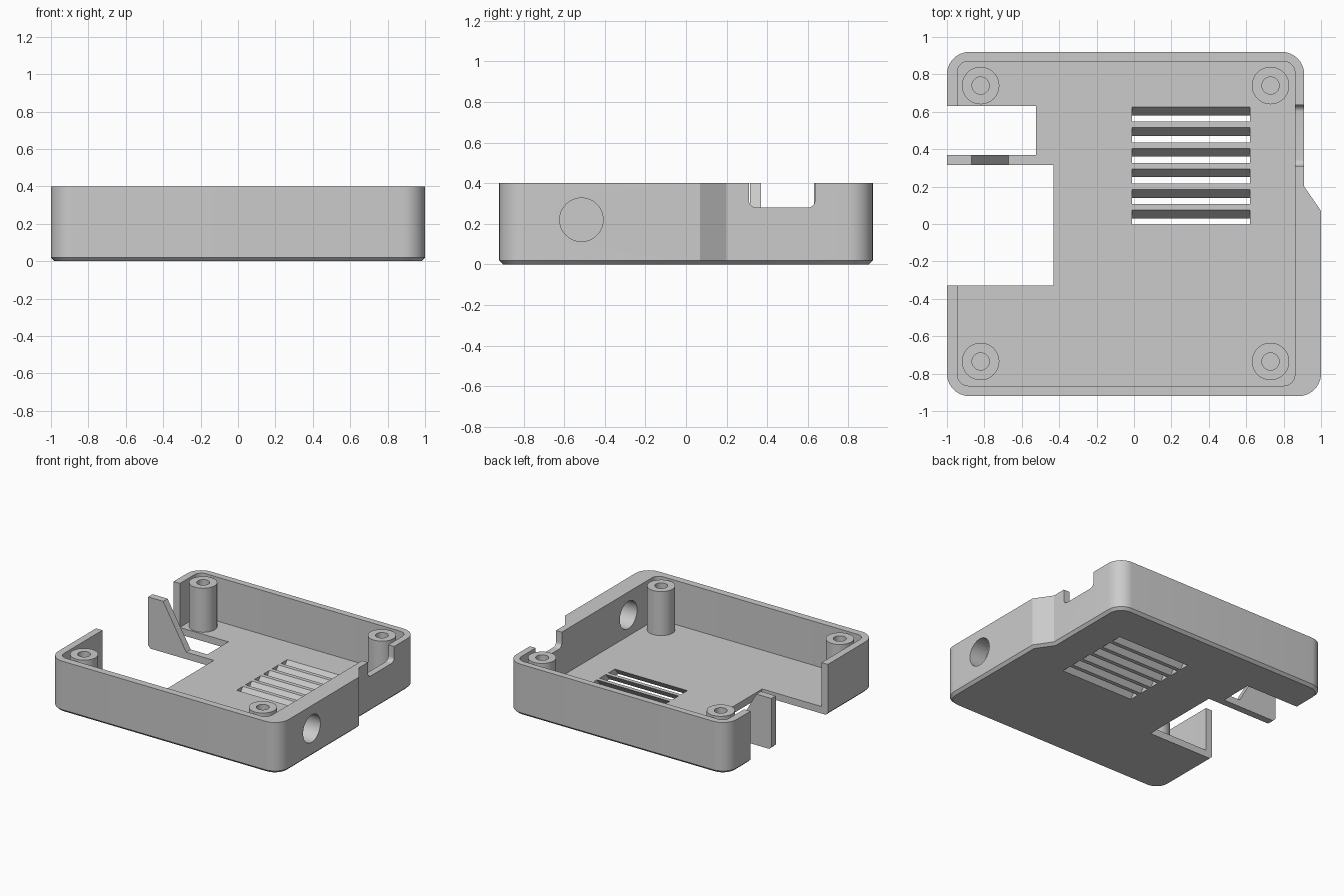
import bpy, bmesh, math
from mathutils import Vector

if "Cube" in bpy.data.objects:
    bpy.data.objects.remove(bpy.data.objects["Cube"])

HEIGHT, FLOOR, CHAMFER = 0.4, 0.055, 0.02

grey = bpy.data.materials.new("plain grey")
grey.use_nodes = True
COLOUR = (0.6, 0.6, 0.6, 1)
grey.diffuse_color = COLOUR
grey.node_tree.nodes["Principled BSDF"].inputs["Base Color"].default_value = COLOUR


def rounded(corners, steps=10):
    """Outline from (x, y, radius) right-angled corners."""
    points = []
    for i, (x, y, r) in enumerate(corners):
        p = Vector((x, y))
        if r == 0:
            points.append(p)
            continue
        u = (Vector(corners[i - 1][:2]) - p).normalized()
        v = (Vector(corners[(i + 1) % len(corners)][:2]) - p).normalized()
        centre = p + (u + v) * r
        for k in range(steps + 1):
            t = math.pi / 2 * k / steps
            points.append(centre - v * r * math.cos(t) - u * r * math.sin(t))
    return points


def box(x0, x1, y0, y1, r=0):
    return rounded([(x0, y0, r), (x1, y0, r), (x1, y1, r), (x0, y1, r)])


def prism(name, profile, lo, hi, axis="z", chamfer=0):
    """Extrude a flat profile along an axis."""
    place = {"x": lambda a, b, h: (h, a, b),
             "y": lambda a, b, h: (a, h, b),
             "z": lambda a, b, h: (a, b, h)}[axis]
    bm = bmesh.new()
    low = [bm.verts.new(place(a, b, lo)) for a, b in profile]
    high = [bm.verts.new(place(a, b, hi)) for a, b in profile]
    base = bm.faces.new(low[::-1])
    bm.faces.new(high)
    for i in range(len(low)):
        j = (i + 1) % len(low)
        bm.faces.new((low[i], low[j], high[j], high[i]))
    bmesh.ops.recalc_face_normals(bm, faces=bm.faces)
    if chamfer:
        bmesh.ops.bevel(bm, geom=list(base.edges), offset=chamfer,
                        segments=1, affect="EDGES")
    return finish(name, bm)


def finish(name, bm):
    mesh = bpy.data.meshes.new(name)
    bm.to_mesh(mesh)
    bm.free()
    mesh.materials.append(grey)
    ob = bpy.data.objects.new(name, mesh)
    bpy.context.collection.objects.link(ob)
    return ob


def cut(target, cutters):
    for c in cutters:
        mod = target.modifiers.new(c.name, "BOOLEAN")
        mod.operation, mod.solver, mod.object = "DIFFERENCE", "EXACT", c
    graph = bpy.context.evaluated_depsgraph_get()
    mesh = bpy.data.meshes.new_from_object(target.evaluated_get(graph))
    target.modifiers.clear()
    target.data = mesh
    for c in cutters:
        bpy.data.objects.remove(c)


def smooth(ob):
    bpy.ops.object.select_all(action="DESELECT")
    ob.select_set(True)
    bpy.context.view_layer.objects.active = ob
    bpy.ops.object.shade_smooth_by_angle(angle=math.radians(30))


# Tray: outline with a thicker wall section, chamfered underneath
R = 0.12
tray = prism("case_tray", rounded([
    (-1, -0.92, R), (1, -0.92, R), (1, 0.07, 0),
    (0.91, 0.2, 0), (0.91, 0.92, R), (-1, 0.92, R)]), 0, HEIGHT, chamfer=CHAMFER)

# Cavity and the two openings on the right side
cutters = [
    prism("cavity", box(-0.945, 0.86, -0.865, 0.87, 0.06), FLOOR, 0.6),
    prism("small_opening", box(-1.2, -0.525, 0.37, 0.63), -0.1, 0.6),
    prism("large_opening", box(-1.2, -0.43, -0.33, 0.315), -0.1, 0.6),
    prism("strip_clearance", box(-1.2, -0.9, 0.3, 0.4), FLOOR, 0.6),
]

# Rounded notch and round socket in the left wall
notch = rounded([(0.31, 0.28, 0.035), (0.635, 0.28, 0.035),
                 (0.635, 0.6, 0), (0.31, 0.6, 0)])
cutters.append(prism("notch", notch, 0.8, 1.2, "x"))
SIDES = 48
socket = [(-0.515 + 0.107 * math.cos(math.tau * i / SIDES),
           0.22 + 0.107 * math.sin(math.tau * i / SIDES)) for i in range(SIDES)]
cutters.append(prism("socket", socket, 0.8, 1.2, "x"))

# Slanted vent slots through the floor
slope, over = 0.045 / FLOOR, 0.02
for i in range(6):
    back = 0.625 - 0.11 * i
    top, bottom = slope * over, -slope * (FLOOR + over)
    slot = [(back + top, FLOOR + over), (back + bottom, -over),
            (back - 0.078 + bottom, -over), (back - 0.078 + top, FLOOR + over)]
    cutters.append(prism("slot", slot, -0.01, 0.62, "x"))

cut(tray, cutters)
smooth(tray)

# Upright fin with a sloping edge, standing on the strip between the openings
fin = [(-1, CHAMFER), (-0.67, CHAMFER), (-0.67, FLOOR), (-0.87, HEIGHT), (-1, HEIGHT)]
prism("divider_fin", fin, 0.315, 0.37, "y")


# Hollow screw posts
def post(name, x, y):
    bm = bmesh.new()
    profile = [(0.1, 0.03), (0.1, HEIGHT), (0.046, HEIGHT), (0.046, 0.1)]
    rings = []
    for r, z in profile:
        rings.append([bm.verts.new((x + r * math.cos(math.tau * i / SIDES),
                                    y + r * math.sin(math.tau * i / SIDES), z))
                      for i in range(SIDES)])
    for a, b in zip(rings, rings[1:]):
        for i in range(SIDES):
            j = (i + 1) % SIDES
            bm.faces.new((a[i], a[j], b[j], b[i]))
    bm.faces.new(rings[0][::-1])
    bm.faces.new(rings[-1])
    bmesh.ops.recalc_face_normals(bm, faces=bm.faces)
    smooth(finish(name, bm))


for side, x in (("right", -0.82), ("left", 0.73)):
    for end, y in (("front", -0.735), ("back", 0.74)):
        post(f"{end}_{side}_post", x, y)
